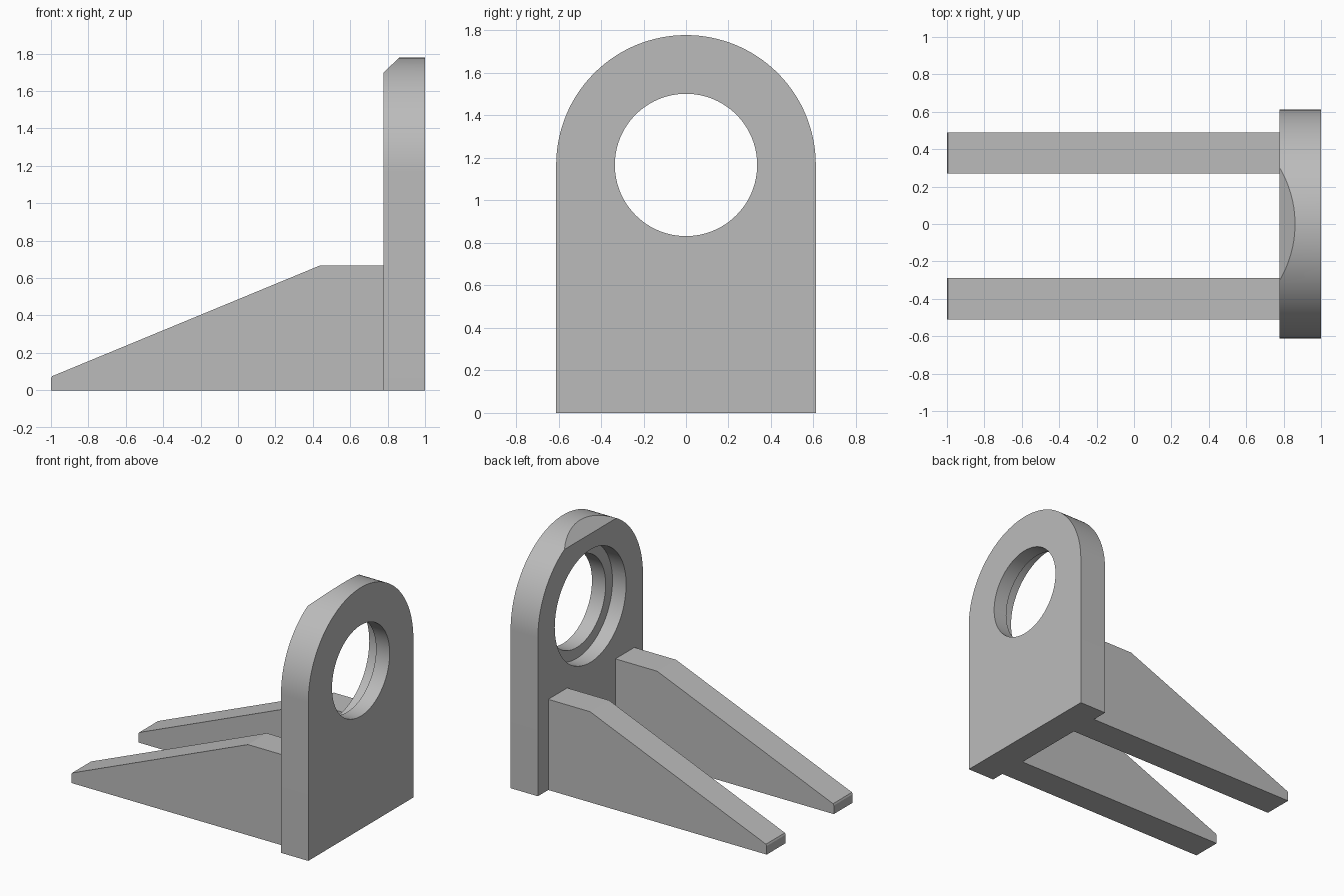
import bpy
import bmesh
from math import cos, sin, pi, radians
from mathutils import Vector

default_cube = bpy.data.objects.get("Cube")
if default_cube:
    bpy.data.objects.remove(default_cube, do_unlink=True)

HALF_WIDTH = 0.611
AXIS_Z = 1.167
PLATE_BACK, PLATE_FACE = 0.778, 1.0

grey = bpy.data.materials.new("plain grey")
grey.use_nodes = True
grey.diffuse_color = (0.5, 0.5, 0.5, 1)
grey.node_tree.nodes["Principled BSDF"].inputs["Base Color"].default_value = (0.5, 0.5, 0.5, 1)


def prism(name, points, depth, chamfer=None):
    """Extrude a closed 3D outline along depth, optionally trimmed by a plane."""
    bm = bmesh.new()
    face = bm.faces.new([bm.verts.new(p) for p in points])
    result = bmesh.ops.extrude_face_region(bm, geom=[face], use_keep_orig=True)
    moved = [g for g in result["geom"] if isinstance(g, bmesh.types.BMVert)]
    bmesh.ops.translate(bm, verts=moved, vec=depth)
    if chamfer:
        origin, normal = chamfer
        cut = bmesh.ops.bisect_plane(bm, geom=bm.verts[:] + bm.edges[:] + bm.faces[:],
                                     plane_co=origin, plane_no=normal, clear_outer=True)
        rim = [g for g in cut["geom_cut"] if isinstance(g, bmesh.types.BMEdge)]
        bmesh.ops.contextual_create(bm, geom=rim)
    bmesh.ops.recalc_face_normals(bm, faces=bm.faces[:])
    mesh = bpy.data.meshes.new(name)
    bm.to_mesh(mesh)
    bm.free()
    obj = bpy.data.objects.new(name, mesh)
    bpy.context.collection.objects.link(obj)
    mesh.materials.append(grey)
    return obj


def arc(x, radius, sweep, steps):
    """Points on a circle about the bore axis, in the plane at x."""
    return [(x, radius * cos(sweep * i / steps), AXIS_Z + radius * sin(sweep * i / steps))
            for i in range(steps + 1)]


def bore(target, radius, start, end):
    """Cut a round hole along x."""
    cutter = prism("bore_cutter", arc(start, radius, 2 * pi, 96)[:-1], (end - start, 0, 0))
    cutter.hide_render = True
    mod = target.modifiers.new("bore", "BOOLEAN")
    mod.operation = "DIFFERENCE"
    mod.solver = "EXACT"
    mod.object = cutter
    bpy.ops.object.select_all(action="DESELECT")
    bpy.context.view_layer.objects.active = target
    target.select_set(True)
    bpy.ops.object.modifier_apply(modifier=mod.name)
    bpy.data.objects.remove(cutter, do_unlink=True)


# Upright plate: round top with a flat chamfer on the rib side
outline = arc(PLATE_BACK, HALF_WIDTH, pi, 64)
outline += [(PLATE_BACK, -HALF_WIDTH, 0), (PLATE_BACK, HALF_WIDTH, 0)]
plate = prism("upright_plate", outline, (PLATE_FACE - PLATE_BACK, 0, 0),
              chamfer=(Vector((PLATE_BACK, 0, 1.698)), Vector((-0.08, 0, 0.083))))

# Through hole and wider counterbore
bore(plate, 0.335, 0.6, 1.2)
bore(plate, 0.415, 0.6, 0.889)
bpy.ops.object.shade_smooth_by_angle(angle=radians(30))

# Tapered ribs
profile = [(-1, 0), (PLATE_BACK, 0), (PLATE_BACK, 0.667), (0.438, 0.667),
           (-0.98, 0.081), (-0.994, 0.075), (-1, 0.063)]
for name, y in (("front_rib", -0.51), ("rear_rib", 0.27)):
    prism(name, [(x, y, z) for x, z in profile], (0, 0.22, 0))
